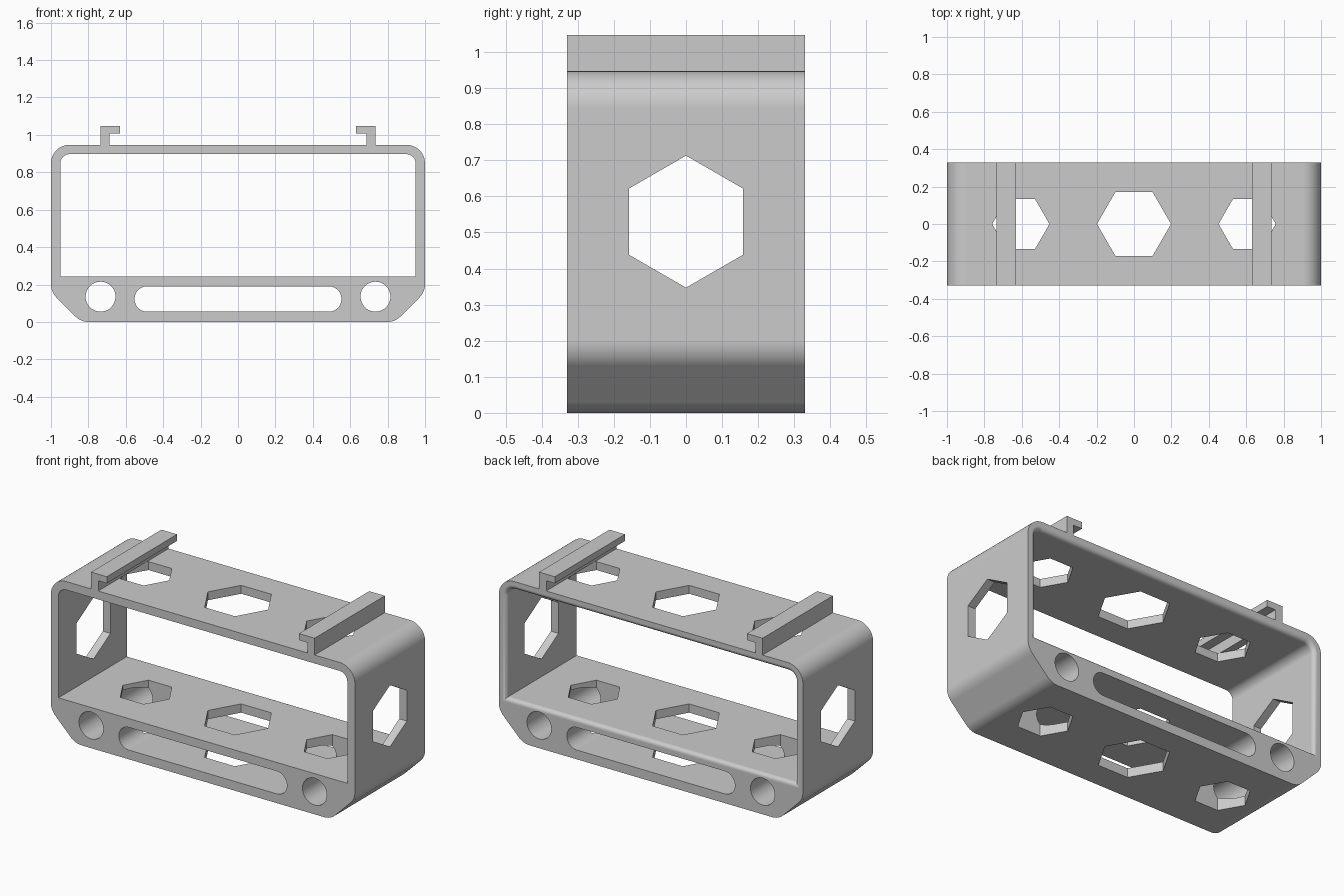
import bpy, bmesh, math
from mathutils import Vector

cube = bpy.data.objects.get("Cube")
if cube:
    bpy.data.objects.remove(cube, do_unlink=True)

DEPTH = 0.33      # half depth in y
TOP = 0.947       # top of the frame
LIP = 0.025       # rounding of the rear opening edge

grey = bpy.data.materials.new("plain grey")
grey.use_nodes = True
colour = (0.6, 0.6, 0.6, 1)
grey.diffuse_color = colour
grey.node_tree.nodes["Principled BSDF"].inputs["Base Color"].default_value = colour


def rounded(corners, steps=12):
    """Outline in x, z from corners (x, z, radius)."""
    points = []
    for i, (x, z, r) in enumerate(corners):
        p = Vector((x, z))
        if r == 0:
            points.append(p)
            continue
        a = (Vector(corners[i - 1][:2]) - p).normalized()
        b = (Vector(corners[(i + 1) % len(corners)][:2]) - p).normalized()
        half = a.angle(b) / 2
        sweep = math.pi - 2 * half
        centre = p + (a + b).normalized() * r / math.sin(half)
        start = p + a * r / math.tan(half) - centre
        end = p + b * r / math.tan(half) - centre
        for k in range(steps + 1):
            t = k / steps
            points.append(centre + (start * math.sin((1 - t) * sweep)
                                    + end * math.sin(t * sweep)) / math.sin(sweep))
    return points


def ngon(x, z, r, sides, turn=0.0):
    return [Vector((x + r * math.cos(turn + math.tau * k / sides),
                    z + r * math.sin(turn + math.tau * k / sides))) for k in range(sides)]


def loft(name, rings):
    """Closed solid through a list of rings of 3D points."""
    bm = bmesh.new()
    loops = [[bm.verts.new(p) for p in ring] for ring in rings]
    n = len(loops[0])
    for low, high in zip(loops, loops[1:]):
        for i in range(n):
            j = (i + 1) % n
            bm.faces.new((low[i], low[j], high[j], high[i]))
    bm.faces.new(list(reversed(loops[0])))
    bm.faces.new(loops[-1])
    if bm.calc_volume(signed=True) < 0:
        bmesh.ops.reverse_faces(bm, faces=bm.faces[:])
    mesh = bpy.data.meshes.new(name)
    bm.to_mesh(mesh)
    bm.free()
    mesh.materials.append(grey)
    obj = bpy.data.objects.new(name, mesh)
    bpy.context.collection.objects.link(obj)
    return obj


def along_y(outline, y):
    return [(p.x, y, p.y) for p in outline]


def volume(mesh):
    bm = bmesh.new()
    bm.from_mesh(mesh)
    result = bm.calc_volume()
    bm.free()
    return result


def cut(target, cutter):
    """Subtract the cutter with the first solver that gives a sound solid."""
    cutter.hide_render = True
    before = volume(target.data)
    mod = target.modifiers.new("cut", 'BOOLEAN')
    mod.operation = 'DIFFERENCE'
    mod.object = cutter
    for solver in ('EXACT', 'MANIFOLD', 'FLOAT'):
        mod.solver = solver
        bpy.context.view_layer.update()
        graph = bpy.context.evaluated_depsgraph_get()
        mesh = bpy.data.meshes.new_from_object(target.evaluated_get(graph))
        if before * 0.25 < volume(mesh) < before * 0.9999:
            target.data = mesh
            break
    target.modifiers.remove(mod)
    bpy.data.objects.remove(cutter, do_unlink=True)


# Frame body with rounded top corners and chamfered bottom corners
outer = rounded([(-1, TOP, 0.1), (-1, 0.16, 0.1), (-0.84, 0, 0.1),
                 (0.84, 0, 0.1), (1, 0.16, 0.1), (1, TOP, 0.1)])
frame = loft("frame", [along_y(outer, -DEPTH), along_y(outer, DEPTH)])


# Main opening, flaring out in a rounded lip at the rear
def opening(grow):
    x, low, high, r = 0.95 + grow, 0.242 - grow, 0.897 + grow, 0.05 + grow
    return rounded([(-x, high, r), (-x, low, 0), (x, low, 0), (x, high, r)])


rings = [along_y(opening(0), -DEPTH - 0.1)]
for k in range(9):
    a = k / 8 * math.pi / 2
    rings.append(along_y(opening(LIP * (1 - math.cos(a))),
                         DEPTH - LIP + LIP * math.sin(a)))
rings.append(along_y(opening(LIP), DEPTH + 0.1))
cut(frame, loft("opening_cutter", rings))

# Round holes and long slot through the base
slot_r = 0.067
slot = rounded([(-0.553, 0.19, slot_r), (-0.553, 0.055, slot_r),
                (0.553, 0.055, slot_r), (0.553, 0.19, slot_r)])
for outline in (slot, ngon(-0.735, 0.135, 0.08, 48), ngon(0.735, 0.135, 0.08, 48)):
    cut(frame, loft("base_cutter", [along_y(outline, -0.5), along_y(outline, 0.5)]))

# Hexagons through top and base
for x, r in ((-0.605, 0.153), (0, 0.198), (0.605, 0.153)):
    hexagon = ngon(x, 0, r, 6)
    cut(frame, loft("hexagon_cutter", [[(p.x, p.y, z) for p in hexagon] for z in (-0.2, 1.2)]))

# Hexagon through both side walls
hexagon = ngon(0, 0.53, 0.183, 6, math.pi / 6)
cut(frame, loft("side_hexagon_cutter", [[(x, p.x, p.y) for p in hexagon] for x in (-1.2, 1.2)]))

bpy.ops.object.select_all(action='DESELECT')
frame.select_set(True)
bpy.context.view_layer.objects.active = frame
bpy.ops.object.shade_smooth_by_angle(angle=math.radians(30))
weighted = frame.modifiers.new("weighted normals", 'WEIGHTED_NORMAL')
weighted.keep_sharp = True

# Hooked rails on top, hooks facing inward
for side, label in ((-1, "right"), (1, "left")):
    hook = [Vector((side * x, z)) for x, z in
            ((0.688, TOP), (0.735, TOP), (0.735, 1.047),
             (0.632, 1.047), (0.632, 1.008), (0.688, 1.008))]
    loft(label + "_top_rail", [along_y(hook, -DEPTH), along_y(hook, DEPTH)])
